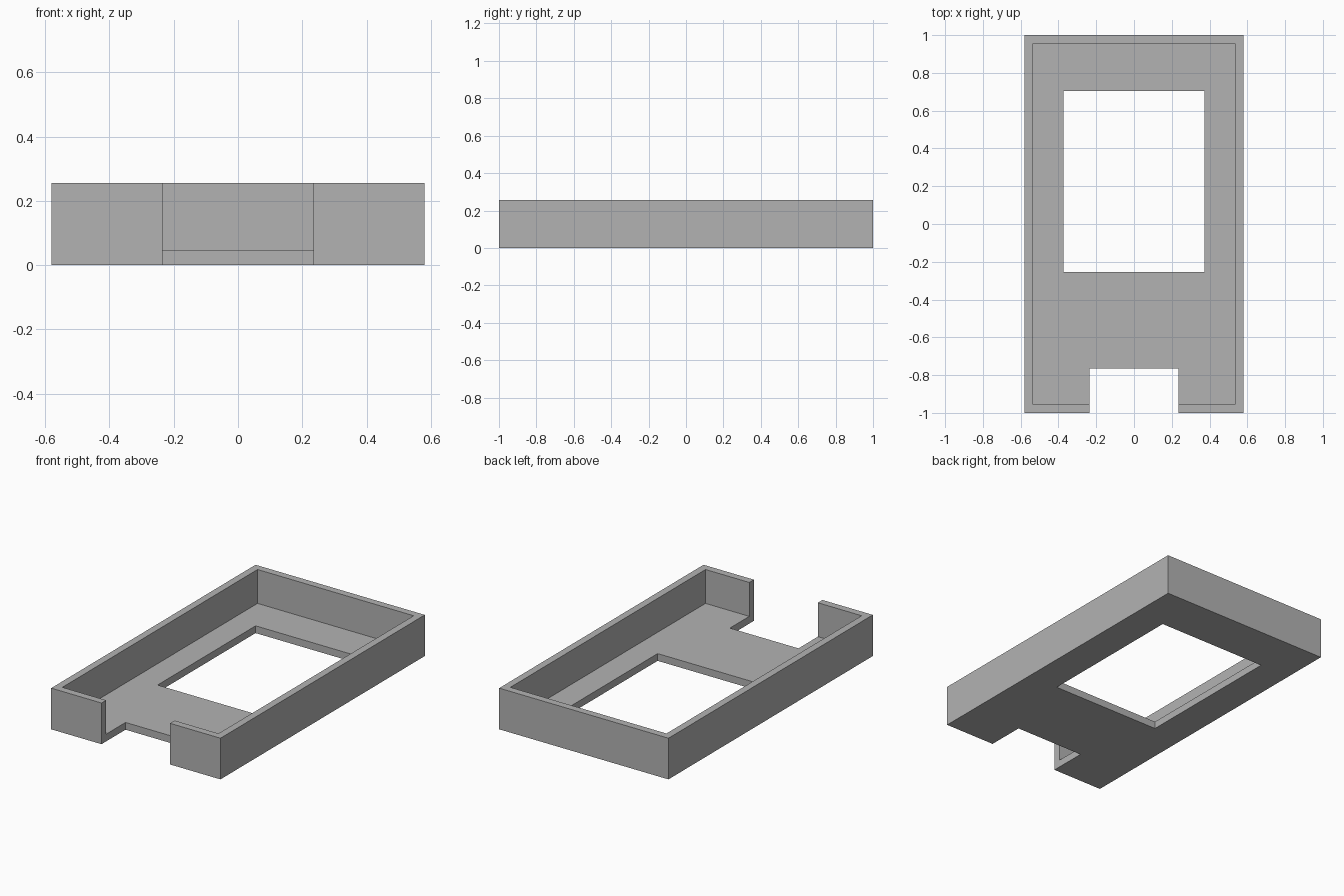
import bpy

# Remove the default cube
default = bpy.data.objects.get("Cube")
if default:
    bpy.data.objects.remove(default, do_unlink=True)

HALF_W, HALF_L, HEIGHT = 0.58, 1.0, 0.255
WALL, FLOOR = 0.045, 0.045
OVER = 0.1  # overshoot for clean cuts

grey = bpy.data.materials.new("plain grey")
grey.use_nodes = True
colour = (0.45, 0.45, 0.45, 1)
grey.diffuse_color = colour
grey.node_tree.nodes["Principled BSDF"].inputs["Base Color"].default_value = colour


def box(name, low, high):
    """Add a box spanning two opposite corners."""
    centre = [(a + b) / 2 for a, b in zip(low, high)]
    bpy.ops.mesh.primitive_cube_add(size=1, location=centre)
    ob = bpy.context.object
    ob.name = name
    ob.scale = [b - a for a, b in zip(low, high)]
    bpy.ops.object.transform_apply(location=True, rotation=False, scale=True)
    ob.data.materials.append(grey)
    return ob


def cut(target, cutter):
    """Subtract the cutter from the target and discard it."""
    cutter.hide_render = True
    mod = target.modifiers.new(cutter.name, 'BOOLEAN')
    mod.operation = 'DIFFERENCE'
    mod.solver = 'EXACT'
    mod.object = cutter
    bpy.context.view_layer.objects.active = target
    bpy.ops.object.modifier_apply(modifier=mod.name)
    bpy.data.objects.remove(cutter, do_unlink=True)


# Outer block of the open tray
tray = box("tray_case", (-HALF_W, -HALF_L, 0), (HALF_W, HALF_L, HEIGHT))

# Hollow interior above the floor
cut(tray, box("cavity", (WALL - HALF_W, WALL - HALF_L, FLOOR),
              (HALF_W - WALL, HALF_L - WALL, HEIGHT + OVER)))

# Rectangular window through the floor
cut(tray, box("floor_window", (-0.373, -0.255, -OVER), (0.373, 0.705, HEIGHT)))

# Notch through the front wall and floor
cut(tray, box("front_notch", (-0.235, -HALF_L - OVER, -OVER),
              (0.235, -0.765, HEIGHT + OVER)))
